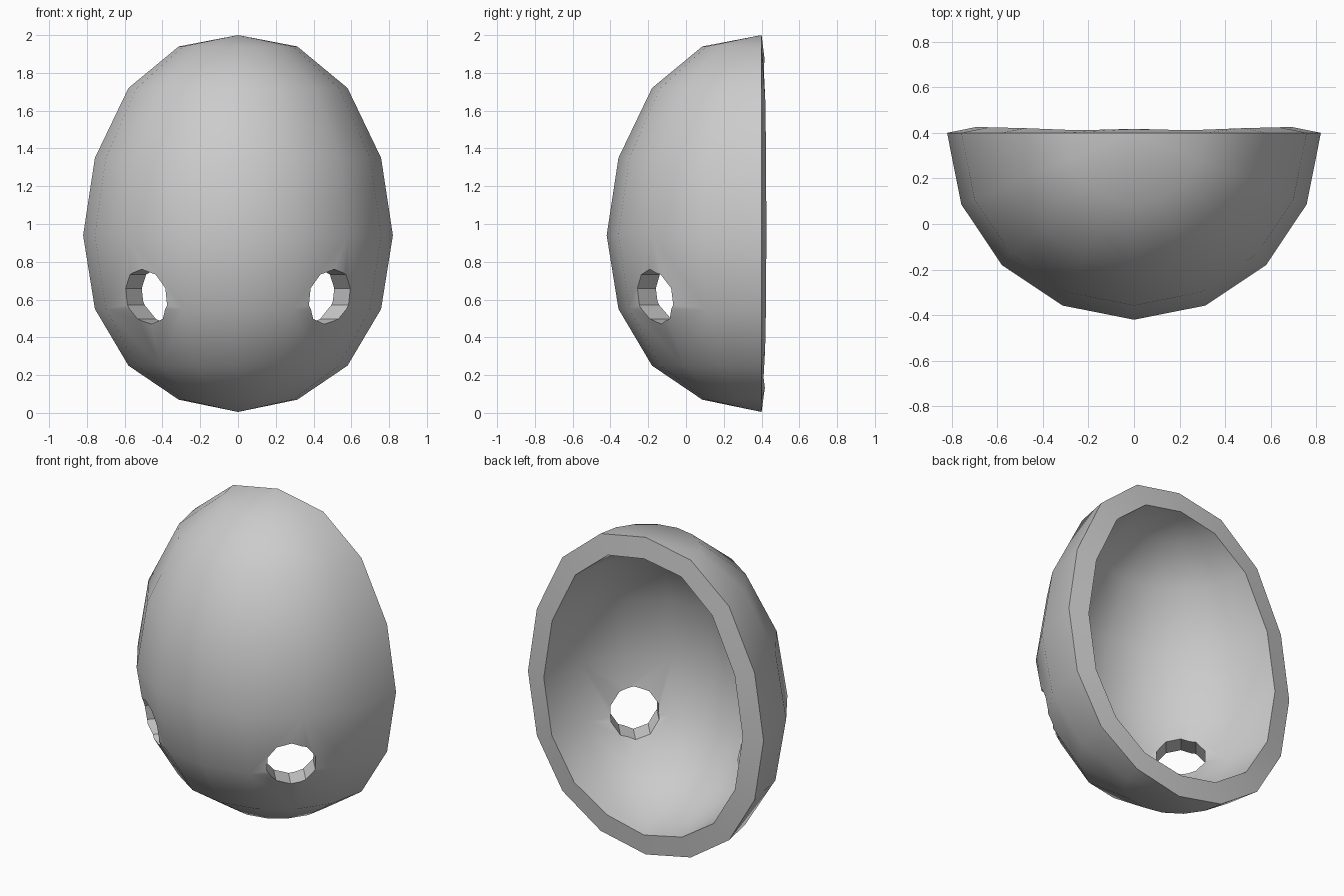
import bpy, bmesh
from math import sin, cos, pi, radians

if "Cube" in bpy.data.objects:
    bpy.data.objects.remove(bpy.data.objects["Cube"])

# Egg profile, bottom to top: ring heights of a 16-sided sphere stretched upwards
R = 0.82
RING_Z = [0.07, 0.25, 0.55, 0.94, 1.35, 1.72, 1.94]
BOTTOM, TOP, BACK_Y = 0.005, 2.0, 0.40

# Front half of the egg
bm = bmesh.new()
rings = []
for i, z in enumerate(RING_Z, 1):
    r = R * sin(i * pi / 8)
    rings.append([bm.verts.new((r * cos(pi + j * pi / 8), BACK_Y + r * sin(pi + j * pi / 8), z))
                  for j in range(9)])
low = bm.verts.new((0, BACK_Y, BOTTOM))
high = bm.verts.new((0, BACK_Y, TOP))
for j in range(8):
    bm.faces.new((low, rings[0][j + 1], rings[0][j]))
    bm.faces.new((high, rings[-1][j], rings[-1][j + 1]))
    for a, b in zip(rings, rings[1:]):
        bm.faces.new((a[j], a[j + 1], b[j + 1], b[j]))
mesh = bpy.data.meshes.new("mask_shell")
bm.to_mesh(mesh)
bm.free()
shell = bpy.data.objects.new("mask_shell", mesh)
bpy.context.collection.objects.link(shell)

# Shell thickness, grown inwards
solid = shell.modifiers.new("thickness", 'SOLIDIFY')
solid.thickness = 0.13
solid.offset = -1

# Ten-sided eye holes, one per side, pointing towards the middle
cutters = []
for side in (-1, 1):
    bpy.ops.mesh.primitive_cylinder_add(vertices=10, radius=0.145, depth=0.6,
                                        location=(side * 0.487, -0.165, 0.615),
                                        rotation=(radians(90), 0, side * radians(40)))
    cutter = bpy.context.object
    cutter.name = "eye_hole_cutter"
    cutter.hide_render = True
    cutters.append(cutter)
    cut = shell.modifiers.new("eye_hole", 'BOOLEAN')
    cut.operation = 'DIFFERENCE'
    cut.solver = 'EXACT'
    cut.object = cutter

# Apply the cuts, remove the cutters, smooth the curved faces
bpy.ops.object.select_all(action='DESELECT')
shell.select_set(True)
bpy.context.view_layer.objects.active = shell
for name in [m.name for m in shell.modifiers]:
    bpy.ops.object.modifier_apply(modifier=name)
for cutter in cutters:
    bpy.data.objects.remove(cutter)
bpy.ops.object.shade_smooth_by_angle(angle=radians(35))
